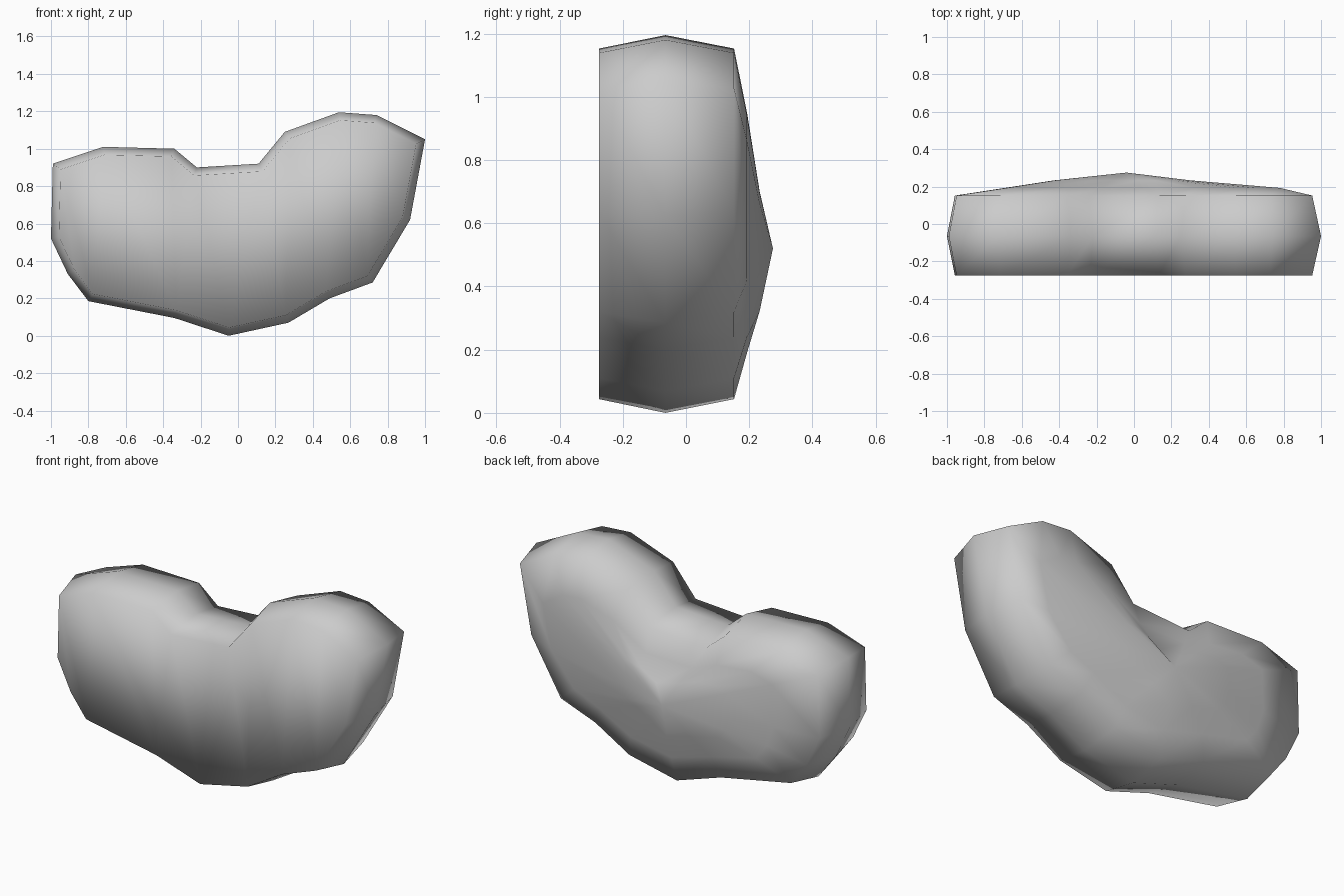
import bpy, bmesh
from mathutils import Vector

if "Cube" in bpy.data.objects:
    bpy.data.objects.remove(bpy.data.objects["Cube"])

# widest outline of the bean body (x, z), clockwise from upper left
OUTLINE = [(-.99, .92), (-.72, 1.01), (-.34, 1.0), (-.22, .9), (.11, .92), (.25, 1.09),
           (.54, 1.195), (.74, 1.18), (1.0, 1.05), (.92, .62), (.72, .285), (.49, .2),
           (.27, .07), (-.05, .0), (-.34, .095), (-.8, .185), (-.91, .33), (-1.0, .52)]
# lower shoulder of the domed back, point for point with the outline
SHOULDER = [(-.68, .78), (-.55, .82), (-.33, .8), (-.17, .74), (.12, .75), (.33, .88),
            (.54, .95), (.65, .94), (.78, .86), (.72, .6), (.58, .42), (.42, .35),
            (.22, .24), (-.04, .19), (-.29, .26), (-.58, .33), (-.65, .42), (-.69, .54)]
PEAK = Vector((-.04, .52))


def inset(points, d):
    """Offset a clockwise outline inward by d with mitred corners."""
    pts = [Vector(p) for p in points]
    out = []
    for i, p in enumerate(pts):
        a = (p - pts[i - 1]).normalized()
        b = (pts[(i + 1) % len(pts)] - p).normalized()
        n1, n2 = Vector((a.y, -a.x)), Vector((b.y, -b.x))
        out.append(p + (n1 + n2) * d / (1 + n1.dot(n2)))
    return out


def toward_peak(p):
    p = Vector(p)
    return PEAK + (p - PEAK) * (.6 if p.x < 0 else .42)


rim = inset(OUTLINE, .042)
layers = [(rim, -.275), (OUTLINE, -.065), (rim, .152), (SHOULDER, .193),
          ([toward_peak(p) for p in SHOULDER], .233)]

# body: stacked rings, flat front, domed back
bm = bmesh.new()
rings = [[bm.verts.new((p[0], y, p[1])) for p in pts] for pts, y in layers]
n = len(OUTLINE)
for r, s in zip(rings, rings[1:]):
    for i in range(n):
        j = (i + 1) % n
        bm.faces.new((r[i], r[j], s[j], s[i]))
front = bm.faces.new(rings[0])
peak = bm.verts.new((PEAK.x, .275, PEAK.y))
for i in range(n):
    bm.faces.new((rings[-1][i], rings[-1][(i + 1) % n], peak))
bmesh.ops.triangulate(bm, faces=[front])
bmesh.ops.recalc_face_normals(bm, faces=bm.faces)
for f in bm.faces:
    f.smooth = True
mesh = bpy.data.meshes.new("bean_body")
bm.to_mesh(mesh)
bm.free()
bpy.context.collection.objects.link(bpy.data.objects.new("bean_body", mesh))
